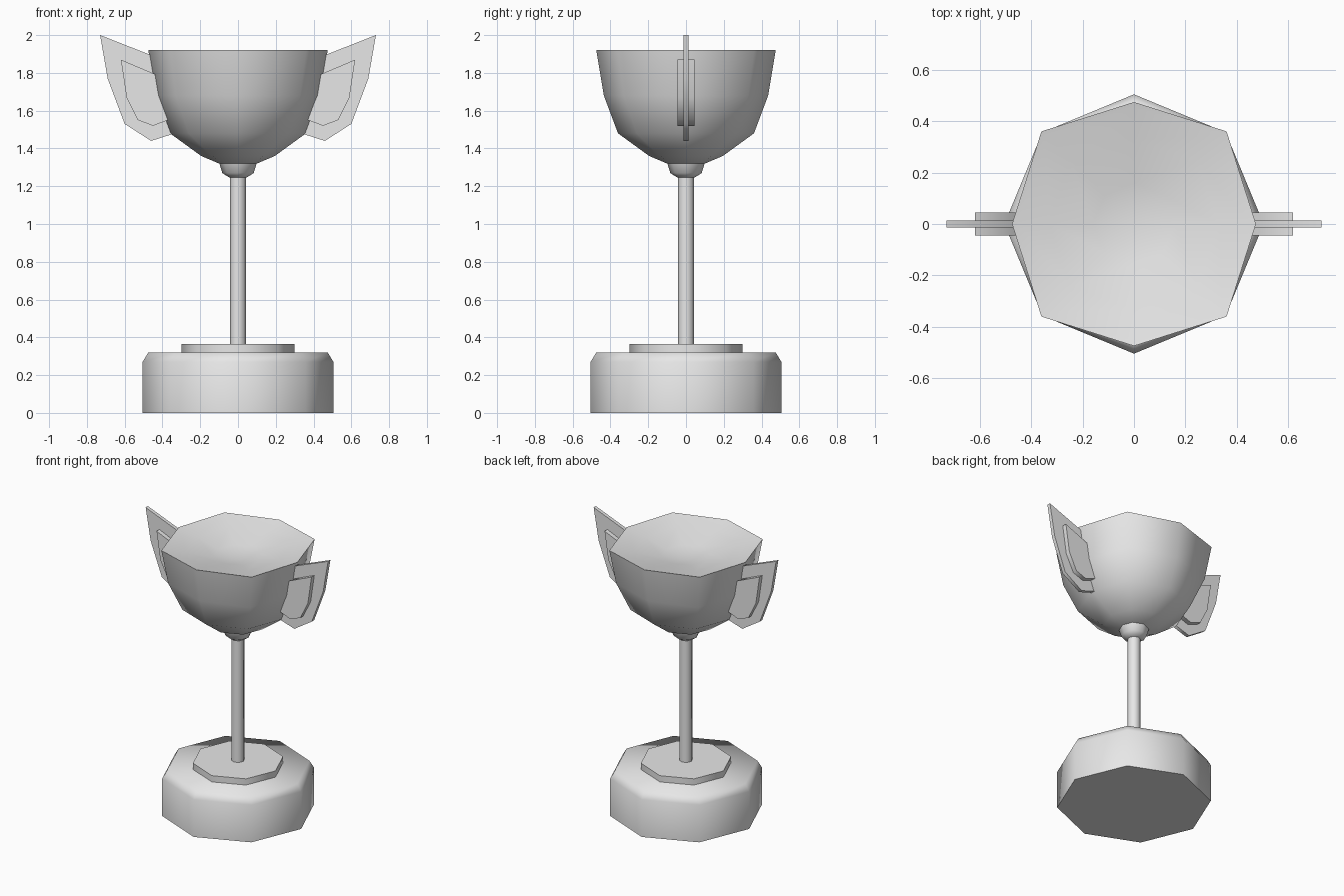
import bpy
import bmesh
from math import sin, cos, pi, radians

cube = bpy.data.objects.get("Cube")
if cube:
    bpy.data.objects.remove(cube, do_unlink=True)

SIDES = 8

grey = bpy.data.materials.new("plain grey")
grey.use_nodes = True
grey.diffuse_color = (0.8, 0.8, 0.8, 1)
grey.node_tree.nodes["Principled BSDF"].inputs["Base Color"].default_value = grey.diffuse_color


def finish(name, bm, angle=65):
    """Turn a bmesh into a grey object, smooth except at sharp edges."""
    bmesh.ops.recalc_face_normals(bm, faces=bm.faces)
    mesh = bpy.data.meshes.new(name)
    bm.to_mesh(mesh)
    bm.free()
    mesh.materials.append(grey)
    obj = bpy.data.objects.new(name, mesh)
    bpy.context.collection.objects.link(obj)
    bpy.ops.object.select_all(action="DESELECT")
    obj.select_set(True)
    bpy.context.view_layer.objects.active = obj
    bpy.ops.object.shade_smooth_by_angle(angle=radians(angle))
    return obj


def lathe(name, profile):
    """Eight-sided turned part; profile rows are (radius, z, corner radius)."""
    bm = bmesh.new()
    rings = []
    for radius, z, *corner in profile:
        diagonal = corner[0] if corner else radius
        ring = []
        for i in range(SIDES):
            r = diagonal if i % 2 else radius
            a = 2 * pi * i / SIDES
            ring.append(bm.verts.new((r * cos(a), r * sin(a), z)))
        rings.append(ring)
    for low, high in zip(rings, rings[1:]):
        for i in range(SIDES):
            j = (i + 1) % SIDES
            bm.faces.new((low[i], low[j], high[j], high[i]))
    bm.faces.new(rings[0])
    bm.faces.new(rings[-1])
    return finish(name, bm)


def plate(name, outline, thickness, side):
    """Upright panel in the x-z plane, mirrored by side."""
    bm = bmesh.new()
    verts = [bm.verts.new((side * x, -thickness / 2, z)) for x, z in outline]
    face = bm.faces.new(verts)
    extruded = bmesh.ops.extrude_face_region(bm, geom=[face])
    moved = [v for v in extruded["geom"] if isinstance(v, bmesh.types.BMVert)]
    bmesh.ops.translate(bm, verts=moved, vec=(0, thickness, 0))
    return finish(name, bm)


# Foot and stem
lathe("base", [(0.505, 0), (0.505, 0.27), (0.475, 0.32)])
lathe("base_disc", [(0.3, 0.32), (0.3, 0.365)])
lathe("stem", [(0.043, 0.36), (0.043, 1.26)])
lathe("stem_collar", [(0.045, 1.245), (0.083, 1.27), (0.1, 1.325)])

# Bowl with a shallow dished top inside a narrow lip
lathe("cup_bowl", [
    (0.1, 1.32), (0.195, 1.36), (0.36, 1.48, 0.37), (0.435, 1.68, 0.465),
    (0.475, 1.92, 0.51), (0.455, 1.915, 0.49), (0.33, 1.89, 0.35),
    (0.16, 1.845), (0.05, 1.835)])

# Handles: a thin wing with a thicker panel inside it
WING = [(0.40, 1.92), (0.73, 2.0), (0.69, 1.77), (0.60, 1.53),
        (0.46, 1.44), (0.35, 1.475), (0.30, 1.6)]
WING[0] = (0.45, 1.89)
PANEL = [(0.42, 1.785), (0.62, 1.87), (0.59, 1.67), (0.53, 1.55),
         (0.45, 1.52), (0.37, 1.55)]
for label, side in (("left", 1), ("right", -1)):
    plate(label + "_handle_wing", WING, 0.026, side)
    plate(label + "_handle_panel", PANEL, 0.09, side)
